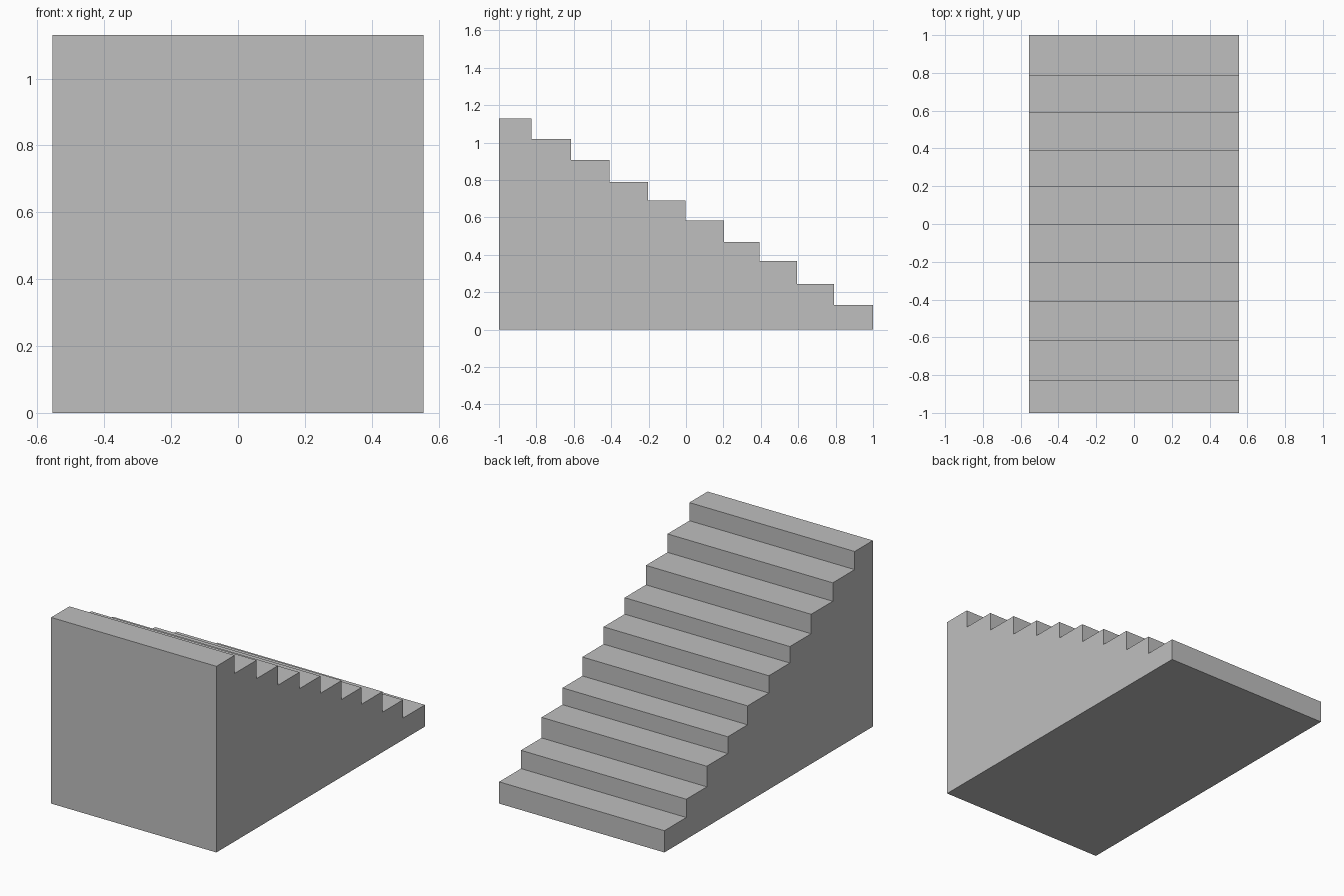
import bpy
import bmesh

cube = bpy.data.objects.get("Cube")
if cube:
    bpy.data.objects.remove(cube, do_unlink=True)

HALF_WIDTH = 0.555

# Plain grey stone
grey = bpy.data.materials.new("grey_stone")
grey.use_nodes = True
colour = (0.52, 0.52, 0.52, 1)
grey.diffuse_color = colour
grey.node_tree.nodes["Principled BSDF"].inputs["Base Color"].default_value = colour

# Each step: far edge of the tread (y) and its height (z), highest first
steps = [(-0.825, 1.13), (-0.615, 1.02), (-0.408, 0.908), (-0.204, 0.79),
         (-0.002, 0.69), (0.202, 0.585), (0.392, 0.47), (0.593, 0.368),
         (0.79, 0.243), (1.0, 0.132)]

# Side profile of the solid staircase
profile = [(-1.0, 0.0)]
y_start = -1.0
for y_end, height in steps:
    profile += [(y_start, height), (y_end, height)]
    y_start = y_end
profile.append((y_start, 0.0))

# Extrude the profile across the full width
bm = bmesh.new()
side = bm.faces.new([bm.verts.new((-HALF_WIDTH, y, z)) for y, z in profile])
result = bmesh.ops.extrude_face_region(bm, geom=[side])
moved = [v for v in result["geom"] if isinstance(v, bmesh.types.BMVert)]
bmesh.ops.translate(bm, verts=moved, vec=(2 * HALF_WIDTH, 0, 0))
# Make sure the starting side is closed
if not side.is_valid:
    bmesh.ops.holes_fill(bm, edges=[e for e in bm.edges if e.is_boundary], sides=0)
bmesh.ops.recalc_face_normals(bm, faces=bm.faces)

mesh = bpy.data.meshes.new("staircase")
bm.to_mesh(mesh)
bm.free()
mesh.materials.append(grey)
staircase = bpy.data.objects.new("staircase", mesh)
bpy.context.collection.objects.link(staircase)
